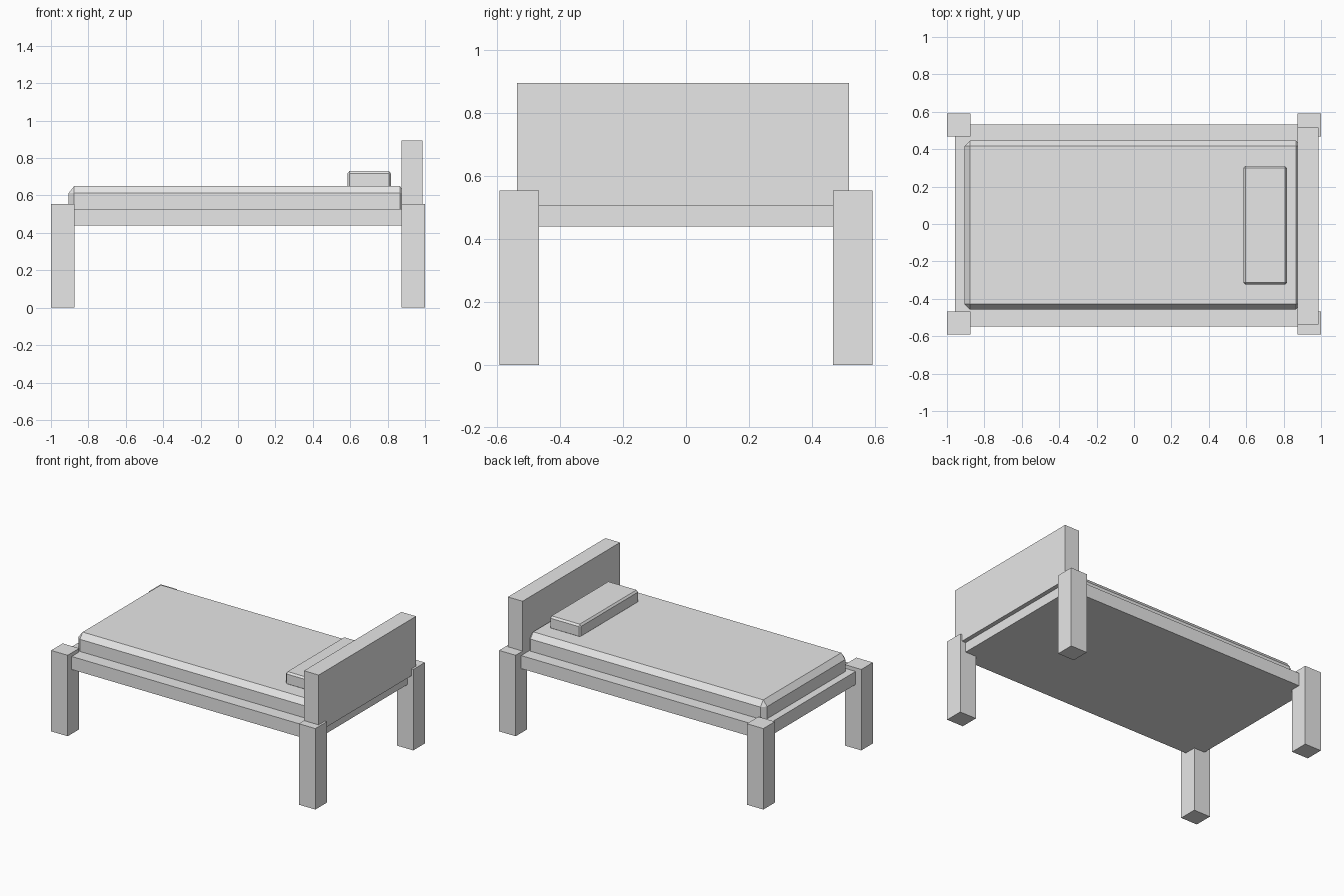
import bpy
import bmesh
from mathutils import Vector

cube = bpy.data.objects.get("Cube")
if cube:
    bpy.data.objects.remove(cube, do_unlink=True)

# One plain grey for the whole bed
grey = bpy.data.materials.new("light grey")
grey.use_nodes = True
grey.diffuse_color = (0.8, 0.8, 0.8, 1)
grey.node_tree.nodes["Principled BSDF"].inputs["Base Color"].default_value = grey.diffuse_color


def box(name, low, high, chamfer=None):
    """Box between two corners; chamfer gives the cut depth along x, y and z."""
    low, high = Vector(low), Vector(high)
    unit = Vector(chamfer or (1, 1, 1))
    size = high - low
    bm = bmesh.new()
    bmesh.ops.create_cube(bm, size=1)
    bmesh.ops.scale(bm, verts=bm.verts, vec=[s / u for s, u in zip(size, unit)])
    if chamfer:
        bmesh.ops.bevel(bm, geom=bm.edges[:], offset=1, segments=1,
                        affect='EDGES', clamp_overlap=True)
        bmesh.ops.scale(bm, verts=bm.verts, vec=unit)
    mesh = bpy.data.meshes.new(name)
    bm.to_mesh(mesh)
    bm.free()
    mesh.materials.append(grey)
    obj = bpy.data.objects.new(name, mesh)
    obj.location = (low + high) / 2
    bpy.context.collection.objects.link(obj)
    return obj


# Four square legs
leg_w, leg_h = 0.125, 0.554
for x_name, sx in (("left", 1), ("right", -1)):
    for y_name, sy in (("front", -1), ("back", 1)):
        cx, cy = sx * (1 - leg_w / 2), sy * (0.592 - leg_w / 2)
        box(f"{y_name}_{x_name}_leg",
            (cx - leg_w / 2, cy - leg_w / 2, 0),
            (cx + leg_w / 2, cy + leg_w / 2, leg_h))

# Solid base and the headboard resting across it
box("bed_base", (-0.957, -0.548, 0.44), (0.957, 0.532, 0.529))
box("headboard", (0.875, -0.536, 0.507), (0.986, 0.517, 0.895))

# Chamfered mattress and pillow
box("mattress", (-0.906, -0.458, 0.49), (0.895, 0.446, 0.65), (0.03, 0.03, 0.038))
box("pillow", (0.585, -0.324, 0.638), (0.818, 0.309, 0.73), (0.01, 0.01, 0.013))
